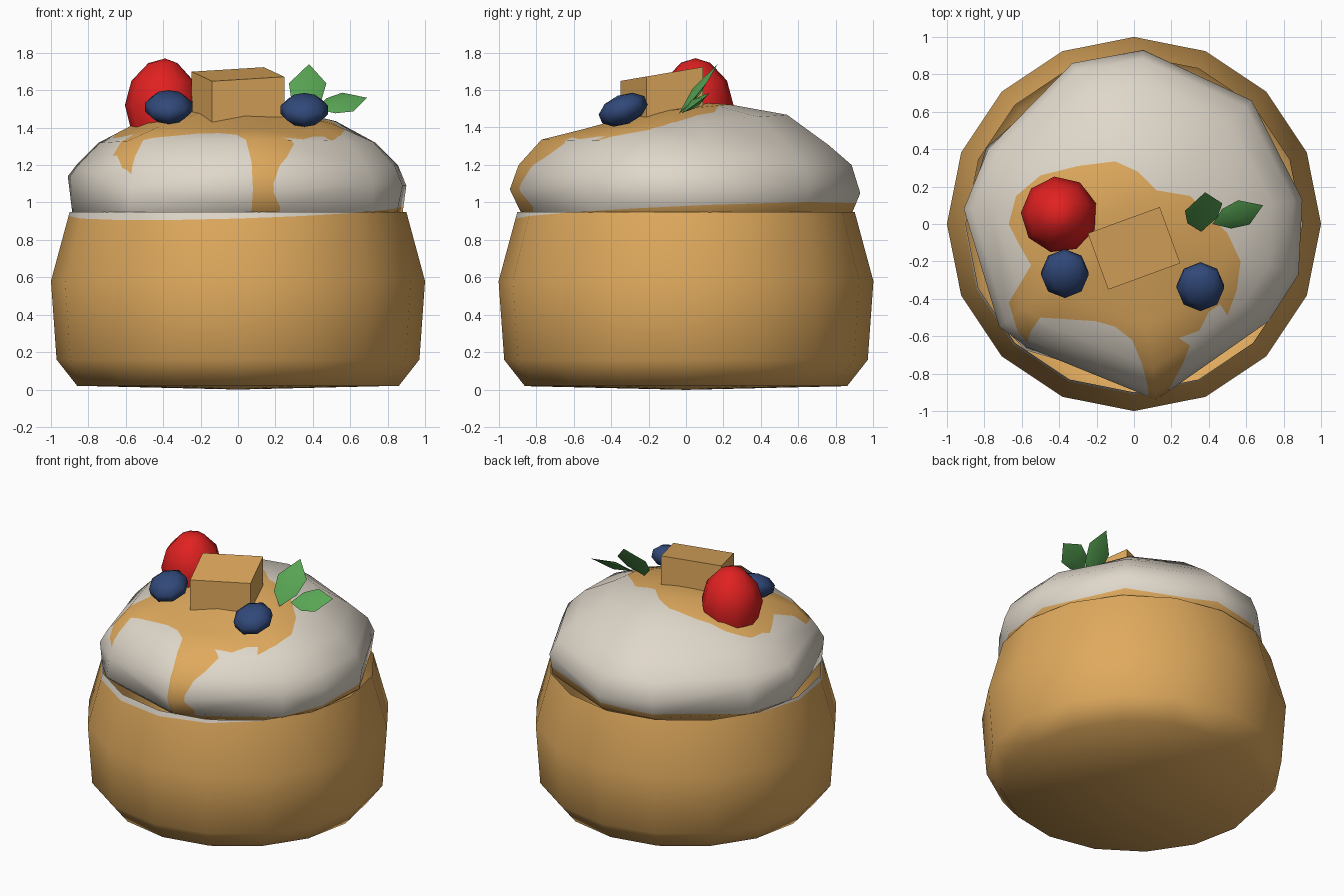
import bpy, bmesh, math
from mathutils import Vector, Matrix

if "Cube" in bpy.data.objects:
    bpy.data.objects.remove(bpy.data.objects["Cube"])


def material(name, rgb):
    m = bpy.data.materials.new(name)
    m.use_nodes = True
    m.diffuse_color = (*rgb, 1)
    m.node_tree.nodes["Principled BSDF"].inputs["Base Color"].default_value = (*rgb, 1)
    return m


GOLD = material("golden syrup", (0.74, 0.40, 0.11))
CREAM = material("cream", (0.74, 0.68, 0.59))
RED = material("berry red", (0.75, 0.015, 0.015))
BLUE = material("berry blue", (0.03, 0.065, 0.19))
GREEN = material("leaf green", (0.10, 0.38, 0.09))


def add_rings(bm, rings, close_top=None, close_bottom=None):
    """Skin rings of points, with optional centre points at the ends."""
    loops = [[bm.verts.new(p) for p in ring] for ring in rings]
    n = len(loops[0])
    for a, b in zip(loops, loops[1:]):
        for i in range(n):
            j = (i + 1) % n
            bm.faces.new((a[i], a[j], b[j], b[i]))
    for loop, tip in ((loops[0], close_bottom), (loops[-1], close_top)):
        if tip is not None:
            v = bm.verts.new(tip)
            for i in range(n):
                bm.faces.new((loop[i], loop[(i + 1) % n], v))
    bmesh.ops.recalc_face_normals(bm, faces=bm.faces)


def finish(name, bm, mats, smooth_angle=None, normals=None):
    me = bpy.data.meshes.new(name)
    bm.to_mesh(me)
    bm.free()
    ob = bpy.data.objects.new(name, me)
    bpy.context.collection.objects.link(ob)
    for m in mats:
        me.materials.append(m)
    if normals:
        me.polygons.foreach_set("use_smooth", [True] * len(me.polygons))
        me.normals_split_custom_set_from_vertices(normals)
    elif smooth_angle:
        bpy.ops.object.select_all(action="DESELECT")
        ob.select_set(True)
        bpy.context.view_layer.objects.active = ob
        bpy.ops.object.shade_smooth_by_angle(angle=math.radians(smooth_angle))
    return ob


def inside(p, outline):
    hit = False
    for a, b in zip(outline, outline[1:] + outline[:1]):
        if (a[1] > p.y) != (b[1] > p.y):
            if p.x < a[0] + (p.y - a[1]) * (b[0] - a[0]) / (b[1] - a[1]):
                hit = not hit
    return hit


def paint(bm, outline=()):
    """Cut along the cream edge and the syrup outline, keeping the smooth normals."""
    bmesh.ops.triangulate(bm, faces=bm.faces)
    bm.normal_update()
    layer = bm.verts.layers.float_vector.new("soft")
    for v in bm.verts:
        v[layer] = v.normal
    edge_point, edge_normal = Vector((0, 0, 0.955)), Vector((-0.03, -0.045, 1))
    cuts = [(edge_point, edge_normal)]
    for a, b in zip(outline, outline[1:] + outline[:1]):
        cuts.append((Vector((*a, 0)), Vector((b[1] - a[1], a[0] - b[0], 0)).normalized()))
    for co, no in cuts:
        bmesh.ops.bisect_plane(bm, geom=bm.verts[:] + bm.edges[:] + bm.faces[:],
                               plane_co=co, plane_no=no, dist=1e-5)
    for f in bm.faces:
        c = f.calc_center_median()
        cream = (c - edge_point).dot(edge_normal) > 0 and not inside(c, outline)
        f.material_index = 1 if cream else 0
    normals = [Vector(v[layer]).normalized() for v in bm.verts]
    bm.verts.layers.float_vector.remove(layer)
    return normals


def circle(r, z, n, cx=0, cy=0, turn=0):
    return [(cx + r * math.cos(turn + math.tau * i / n),
             cy + r * math.sin(turn + math.tau * i / n), z) for i in range(n)]


# Baked base
bm = bmesh.new()
add_rings(bm, [circle(r, z, 16) for r, z in
               ((0.86, 0.02), (0.97, 0.16), (1, 0.58), (0.9, 0.95))], close_bottom=(0, 0, 0))
soft = paint(bm)
finish("baked_base", bm, [GOLD, CREAM], normals=soft)

# Cream dome, an uneven rim scaled into rings, with syrup running over it
RIM = [(-0.91, 0.08, 1.14), (-0.72, -0.55, 1.12), (-0.57, -0.66, 1.08), (0.12, -0.94, 1.07),
       (0.72, -0.52, 1.1), (0.88, -0.27, 1.09), (0.9, 0.13, 1.09), (0.63, 0.66, 1.1),
       (0.05, 0.93, 1.05), (-0.33, 0.86, 1.08), (-0.78, 0.4, 1.12)]
SYRUP = [(-0.67, 0), (-0.63, 0.15), (-0.5, 0.26), (-0.3, 0.31), (-0.1, 0.335), (0.02, 0.28),
         (0.12, 0.18), (0.3, 0.15), (0.5, -0.05), (0.57, -0.2), (0.55, -0.35), (0.5, -0.49),
         (0.46, -0.43), (0.4, -0.47), (0.35, -0.57), (0.24, -0.61), (0.3, -0.65),
         (0.26, -0.75), (0.19, -0.88), (0.21, -1), (0.09, -1), (0.07, -0.85), (0.04, -0.74),
         (-0.01, -0.62), (-0.1, -0.55), (-0.2, -0.52), (-0.5, -0.5), (-0.55, -0.57),
         (-0.57, -0.63), (-0.62, -0.58), (-0.67, -0.42), (-0.55, -0.22), (-0.62, -0.1)]


def on_circle(x, y, r, z):
    d = math.hypot(x, y)
    return (x / d * r, y / d * r, z)


rings = [[on_circle(x, y, r, z) for x, y, _ in RIM] for r, z in ((0.8, 0.88), (0.89, 0.95))]
rings.append(RIM)
for s, z, tilt in ((0.95, 1.2, 0), (0.82, 1.32, -0.02), (0.58, 1.43, 0.07), (0.25, 1.5, 0.1)):
    rings.append([(x * s, y * s, z + tilt * y * s) for x, y, _ in RIM])
bm = bmesh.new()
add_rings(bm, rings, close_top=(0, 0.12, 1.53))
soft = paint(bm, SYRUP)
finish("cream_dome", bm, [GOLD, CREAM], normals=soft)

# Butter pat, its top tilted toward the front
bm = bmesh.new()
bmesh.ops.create_cube(bm, size=1, matrix=Matrix.Translation((0, -0.13, 1.5))
                      @ Matrix.Rotation(math.radians(20), 4, "Z")
                      @ Matrix.Diagonal((0.41, 0.32, 0.2, 1)))
for v in bm.verts:
    v.co.z = 1.645 + 0.17 * (v.co.y + 0.37) if v.co.z > 1.5 else 1.38
finish("butter_pat", bm, [GOLD])

# Strawberry
bm = bmesh.new()
add_rings(bm, [circle(r, z, 9, -0.4, 0.05, 0.3) for r, z in
               ((0.17, 1.38), (0.205, 1.52), (0.17, 1.65), (0.08, 1.745))],
          close_top=(-0.39, 0.05, 1.77), close_bottom=(-0.4, 0.05, 1.34))
finish("strawberry", bm, [RED], smooth_angle=60)

# Blueberries
for side, spot in (("right", (-0.37, -0.265, 1.51)), ("left", (0.355, -0.335, 1.495))):
    bm = bmesh.new()
    bmesh.ops.create_uvsphere(bm, u_segments=8, v_segments=5, radius=1,
                              matrix=Matrix.Translation(spot)
                              @ Matrix.Rotation(math.radians(22), 4, "X")
                              @ Matrix.Diagonal((0.133, 0.138, 0.08, 1)))
    finish(side + "_blueberry", bm, [BLUE], smooth_angle=50)


# Mint leaves: a pointed outline with a raised middle on both faces
def leaf(name, base, tip, across):
    base, tip, across = Vector(base), Vector(tip), Vector(across)
    along = tip - base
    lift = along.cross(across).normalized() * 0.025
    outline = [base] + [base + along * t + across * w for t, w in ((0.28, 0.8), (0.62, 1))]
    outline += [tip] + [base + along * t - across * w for t, w in ((0.62, 1), (0.28, 0.8))]
    mid = base + along * 0.45
    bm = bmesh.new()
    add_rings(bm, [outline], close_top=mid + lift, close_bottom=mid - lift)
    finish(name, bm, [GREEN], smooth_angle=30)


leaf("upright_leaf", (0.36, -0.04, 1.47), (0.38, 0.17, 1.74), (0.1, 0.02, 0))
leaf("low_leaf", (0.42, 0, 1.5), (0.69, 0.1, 1.56), (-0.03, 0.065, 0.05))
